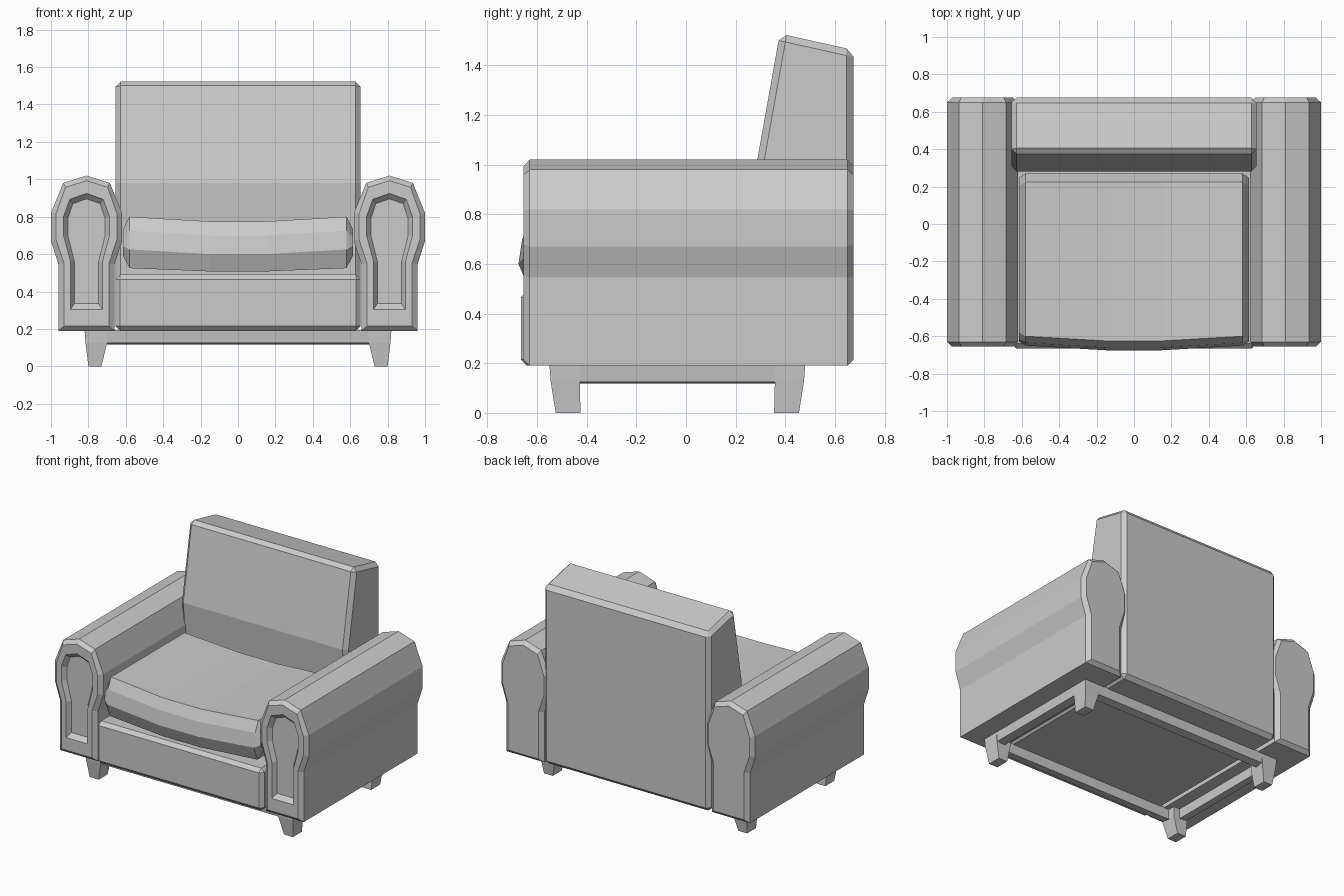
import bpy, bmesh

old = bpy.data.objects.get("Cube")
if old:
    bpy.data.objects.remove(old, do_unlink=True)

grey = bpy.data.materials.new("plain grey")
grey.use_nodes = True
COLOUR = (0.6, 0.6, 0.6, 1)
grey.diffuse_color = COLOUR
grey.node_tree.nodes["Principled BSDF"].inputs["Base Color"].default_value = COLOUR


def loft(name, rings, bevel=0, closed=False):
    """Skin equal-length rings of points; cap the ends, or join last to first."""
    bm = bmesh.new()
    rows = [[bm.verts.new(p) for p in ring] for ring in rings]
    n = len(rows[0])
    pairs = list(zip(rows, rows[1:]))
    if closed:
        pairs.append((rows[-1], rows[0]))
    else:
        bm.faces.new(rows[0])
        bm.faces.new(rows[-1])
    for a, b in pairs:
        for i in range(n):
            j = (i + 1) % n
            bm.faces.new((a[i], a[j], b[j], b[i]))
    bmesh.ops.recalc_face_normals(bm, faces=bm.faces[:])
    mesh = bpy.data.meshes.new(name)
    bm.to_mesh(mesh)
    bm.free()
    mesh.materials.append(grey)
    obj = bpy.data.objects.new(name, mesh)
    bpy.context.scene.collection.objects.link(obj)
    if bevel:
        mod = obj.modifiers.new("chamfer", "BEVEL")
        mod.width = bevel
        mod.segments = 1
        mod.limit_method = "ANGLE"
    return obj


def rect(x0, x1, y0, y1, z):
    return [(x0, y0, z), (x1, y0, z), (x1, y1, z), (x0, y1, z)]


# Arms: keyhole profile lofted front to back, ending in a recessed front panel
OUTLINE = [(.15, .19), (.15, .545), (.19, .67), (.19, .82), (.125, .98), (0, 1.02)]
RIM = [(.12, .215), (.12, .55), (.163, .68), (.163, .815), (.113, .957), (0, .993)]
PANEL = [(.085, .305), (.085, .56), (.123, .70), (.123, .80), (.09, .893), (0, .925)]
RECESS = [(.065, .335), (.065, .56), (.10, .70), (.10, .79), (.073, .87), (0, .895)]


def arm_ring(half, cx, y):
    full = half + [(-x, z) for x, z in half[-2::-1]]
    return [(cx + x, y, z) for x, z in full]


for side, cx in (("left", .81), ("right", -.81)):
    steps = ((RIM, .675), (OUTLINE, .65), (OUTLINE, -.63),
             (RIM, -.655), (PANEL, -.655), (RECESS, -.625))
    loft(side + "_arm", [arm_ring(h, cx, y) for h, y in steps])

# Backrest: leaning side profile, chamfered
BACK = [(.31, .19), (.31, .65), (.28, .98), (.378, 1.528), (.675, 1.462), (.675, .19)]
loft("backrest", [[(x, y, z) for y, z in BACK] for x in (-.655, .655)], bevel=.028)

# Seat base
loft("seat_base", [rect(-.655, .655, -.665, .4, z) for z in (.19, .49)], bevel=.025)

# Cushion: cross-sections along x, sagging and bulging forward in the middle
SECTION = [(-.60, .80), (-.635, .725), (-.65, .625), (-.61, .525),
           (.225, .525), (.27, .60), (.27, .72), (.225, .80), (-.34, .80)]


def cushion_ring(x, sag, shrink):
    ring = []
    for y, z in SECTION:
        front = y < -.5
        z = .66 + (z - .66) * shrink - sag * (1 if z > .6 else .7)
        y = -.19 + (y + .19) * (1 - (1 - shrink) * .1) - (sag if front else 0)
        ring.append((x, y, z))
    return ring


loft("seat_cushion", [cushion_ring(*s) for s in (
    (-.615, 0, .5), (-.58, 0, 1), (-.15, .025, 1),
    (.15, .025, 1), (.58, 0, 1), (.615, 0, .5))])

# Base frame: hollow rectangle of rails under the body
X, Y, MID, RAIL = .82, .515, -.035, .07


def frame_ring(inset, z):
    return rect(-X + inset, X - inset, MID - Y + inset, MID + Y - inset, z)


loft("base_frame", [frame_ring(0, .195), frame_ring(.01, .125),
                    frame_ring(RAIL, .118), frame_ring(RAIL, .195)], closed=True)

# Tapered legs at the four corners
for sx, side in ((1, "left"), (-1, "right")):
    for sy, end in ((-1, "front"), (1, "back")):
        rings = []
        for xo, xi, yo, yi, z in ((.80, .73, .49, .39, 0), (.815, .70, .51, .393, .125),
                                  (.82, .70, .515, .393, .19)):
            rings.append(rect(sx * xi, sx * xo, MID + sy * yi, MID + sy * yo, z))
        loft(f"{end}_{side}_leg", rings)
